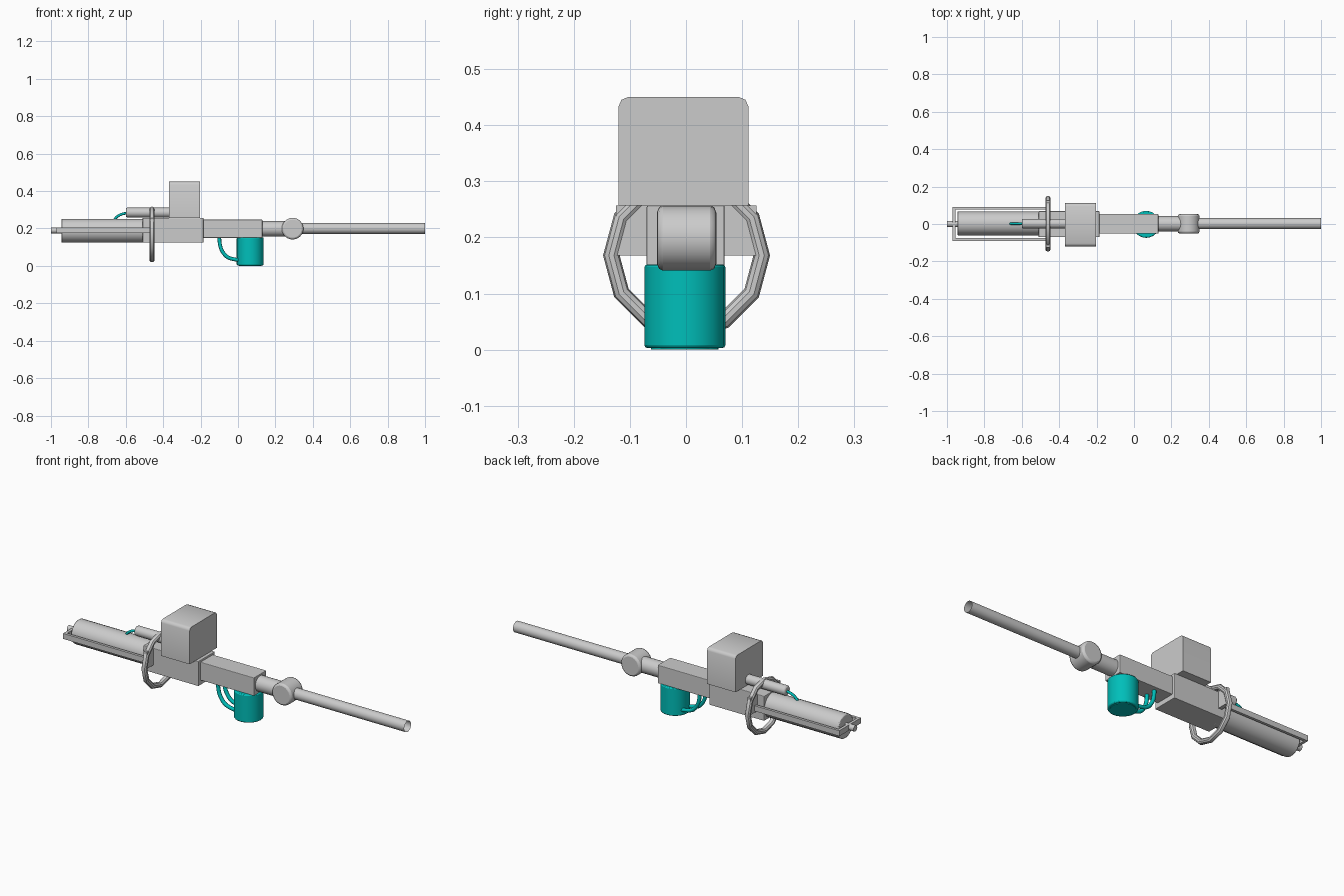
import bpy, math
from mathutils import Vector

if "Cube" in bpy.data.objects:
    bpy.data.objects.remove(bpy.data.objects["Cube"])

teal = bpy.data.materials.new("teal")
teal.diffuse_color = (0.0, 0.52, 0.49, 1)
teal.use_nodes = True
teal.node_tree.nodes["Principled BSDF"].inputs["Base Color"].default_value = teal.diffuse_color


def finish(o, name, mat=None, bevel=0, segments=2):
    o.name = name
    if mat:
        o.data.materials.append(mat)
    if bevel:
        m = o.modifiers.new("bevel", 'BEVEL')
        m.width, m.segments = bevel, segments
        m.limit_method, m.angle_limit = 'ANGLE', math.radians(50)
    return o


def box(name, x, y, z, bevel=0):
    """Box from (min, max) ranges on each axis."""
    bpy.ops.mesh.primitive_cube_add(size=1, location=[sum(r) / 2 for r in (x, y, z)])
    o = bpy.context.object
    o.scale = [r[1] - r[0] for r in (x, y, z)]
    bpy.ops.object.transform_apply(location=False, rotation=False, scale=True)
    return finish(o, name, bevel=bevel)


def cylinder(name, a, b, r, sides=24, mat=None, bevel=0, cap='NGON'):
    """Cylinder running from point a to point b."""
    a, b = Vector(a), Vector(b)
    d = b - a
    bpy.ops.mesh.primitive_cylinder_add(vertices=sides, radius=r, depth=d.length,
                                        location=(a + b) / 2, end_fill_type=cap)
    o = bpy.context.object
    o.rotation_euler = d.to_track_quat('Z', 'Y').to_euler()
    bpy.ops.object.shade_smooth_by_angle(angle=math.radians(35))
    return finish(o, name, mat, bevel)


def hose(name, points, r):
    cu = bpy.data.curves.new(name, 'CURVE')
    cu.dimensions, cu.bevel_depth, cu.bevel_resolution = '3D', r, 2
    cu.use_fill_caps = True
    sp = cu.splines.new('NURBS')
    sp.points.add(len(points) - 1)
    for p, co in zip(sp.points, points):
        p.co = (*co, 1)
    sp.order_u, sp.use_endpoint_u, sp.resolution_u = 3, True, 6
    o = bpy.data.objects.new(name, cu)
    bpy.context.collection.objects.link(o)
    cu.materials.append(teal)


# Front tube, open at the end, with its swivel drum and sleeve
cylinder("long_tube", (0.29, 0.002, 0.2), (1, 0.002, 0.2), 0.029, 24, cap='NOTHING')
cylinder("swivel_drum", (0.292, -0.051, 0.199), (0.292, 0.053, 0.199), 0.058, 24, bevel=0.01)
cylinder("tube_sleeve", (0.12, 0.001, 0.198), (0.27, 0.001, 0.198), 0.041, 24)

# Body blocks
box("front_body", (-0.2, 0.13), (-0.052, 0.054), (0.15, 0.247), 0.003)
box("rear_body", (-0.51, -0.185), (-0.07, 0.069), (0.125, 0.257), 0.003)

# Rear cylinder, end peg and surrounding frame
cylinder("rear_cylinder", (-0.945, 0.003, 0.188), (-0.48, 0.003, 0.188), 0.064, 24, bevel=0.005)
cylinder("end_peg", (-1, 0, 0.19), (-0.93, 0, 0.19), 0.016, 16)
for side, y in (("front", -0.083), ("back", 0.085)):
    box("frame_bar_" + side, (-0.97, -0.45), (y - 0.007, y + 0.007), (0.176, 0.205))
box("frame_end_bar", (-0.97, -0.955), (-0.09, 0.092), (0.176, 0.205))

# Twelve-sided hand ring with its cross plate
bpy.ops.mesh.primitive_torus_add(major_segments=12, minor_segments=10,
                                 major_radius=0.134, minor_radius=0.0148,
                                 location=(-0.46, 0.001, 0.168), rotation=(0, math.pi / 2, 0))
bpy.ops.object.shade_smooth_by_angle(angle=math.radians(35))
finish(bpy.context.object, "hand_ring")
box("ring_cross_plate", (-0.47, -0.45), (-0.125, 0.126), (0.168, 0.257))

# Upper box: chamfered only along the two long top edges
y0, y1, z0, z1, c = -0.12, 0.111, 0.257, 0.45, 0.016
k = c * 0.3
half = [(y1, z0), (y1, z1 - c), (y1 - k, z1 - k), (y1 - c, z1)]
profile = half + [(y0 + y1 - y, z) for y, z in reversed(half)]
n = len(profile)
me = bpy.data.meshes.new("upper_box")
me.from_pydata([(x, y, z) for x in (-0.37, -0.202) for y, z in profile], [],
               [tuple(reversed(range(n))), tuple(range(n, 2 * n))] +
               [(i, (i + 1) % n, (i + 1) % n + n, i + n) for i in range(n)])
o = bpy.data.objects.new("upper_box", me)
bpy.context.collection.objects.link(o)
bpy.context.view_layer.objects.active = o
bpy.ops.object.select_all(action='DESELECT')
o.select_set(True)
bpy.ops.object.shade_smooth_by_angle(angle=math.radians(50))

# Upper tube and its short lead
cylinder("upper_tube", (-0.6, 0.002, 0.285), (-0.36, 0.002, 0.285), 0.026, 16, bevel=0.008)
hose("upper_lead", [(-0.59, 0.002, 0.282), (-0.64, 0.002, 0.28), (-0.662, 0.002, 0.245)], 0.007)

# Canister and its pair of hoses
cylinder("canister", (0.065, -0.002, 0.003), (0.065, -0.002, 0.152), 0.072, 24, teal, 0.005)
cylinder("canister_base", (0.065, -0.002, 0), (0.065, -0.002, 0.005), 0.06, 24, teal)
for i, y in enumerate((-0.026, 0.026)):
    hose(f"canister_hose_{i + 1}", [(-0.1, y, 0.16), (-0.1, y, 0.11), (-0.075, y, 0.06),
                                    (-0.04, y, 0.035), (0.02, y, 0.03)], 0.01)
